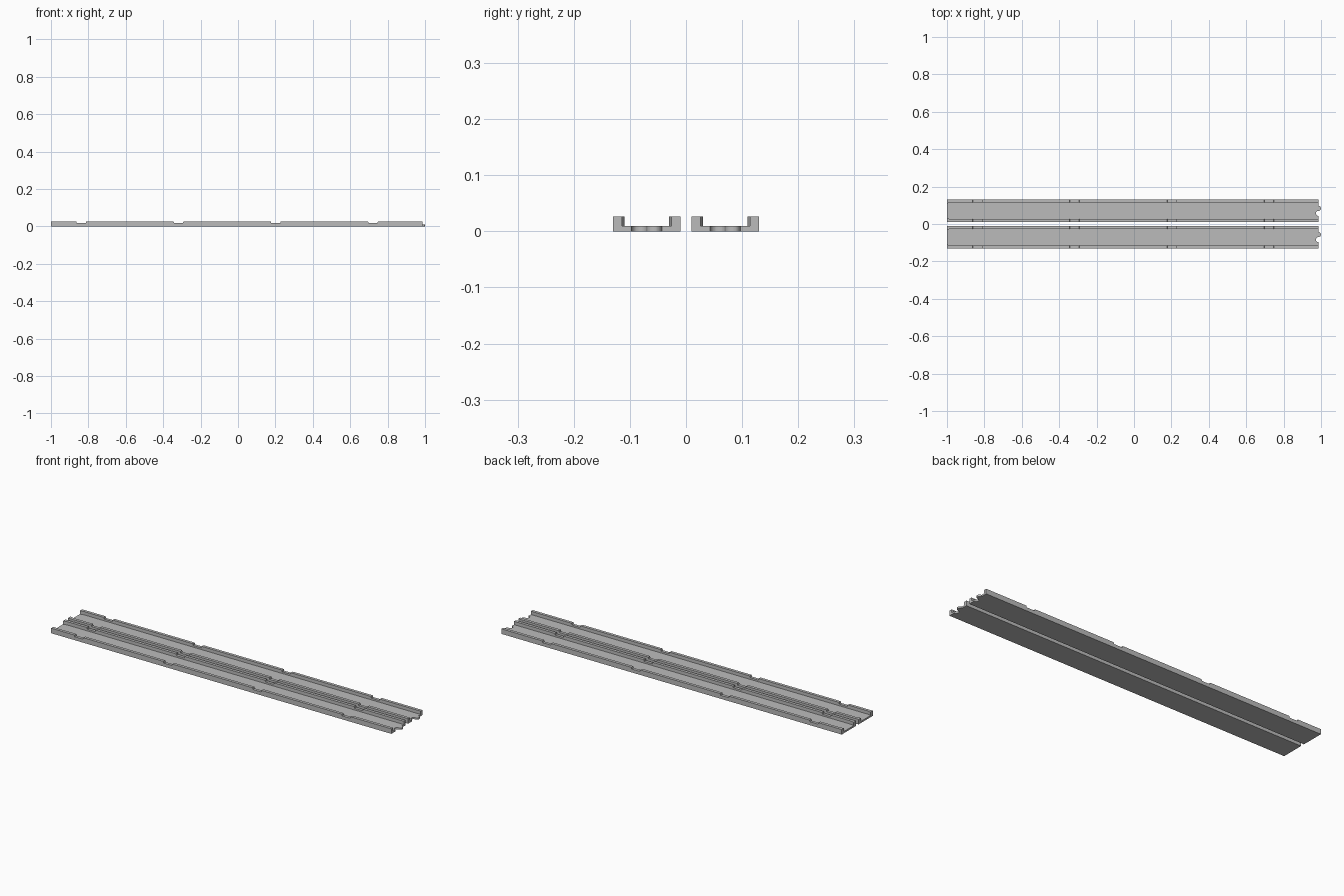
import bpy, bmesh, math
from mathutils import Vector

cube = bpy.data.objects.get("Cube")
if cube:
    bpy.data.objects.remove(cube, do_unlink=True)

grey = bpy.data.materials.new("plain_grey")
grey.use_nodes = True
colour = (0.5, 0.5, 0.5, 1)
grey.diffuse_color = colour
grey.node_tree.nodes["Principled BSDF"].inputs["Base Color"].default_value = colour

WIDTH, RAIL, FLARE = 0.12, 0.0155, 0.005
HEIGHT, FLOOR, NOTCH_Z = 0.0265, 0.009, 0.018
BACK, FRONT, LOCK_R = -1.0, 0.986, 0.0135


def prism(name, points, direction):
    """Extrude a closed outline along a direction."""
    bm = bmesh.new()
    face = bm.faces.new([bm.verts.new(p) for p in points])
    new = bmesh.ops.extrude_face_region(bm, geom=[face])["geom"]
    bmesh.ops.translate(bm, vec=Vector(direction),
                        verts=[v for v in new if isinstance(v, bmesh.types.BMVert)])
    bmesh.ops.recalc_face_normals(bm, faces=bm.faces)
    mesh = bpy.data.meshes.new(name)
    bm.to_mesh(mesh)
    bm.free()
    mesh.materials.append(grey)
    obj = bpy.data.objects.new(name, mesh)
    bpy.context.collection.objects.link(obj)
    return obj


def half_circle(y, sign):
    """Half round on the end edge: sign 1 is a tab, -1 a socket."""
    steps = 16
    return [(FRONT + sign * LOCK_R * math.sin(math.pi * i / steps),
             y - LOCK_R * math.cos(math.pi * i / steps), 0) for i in range(steps + 1)]


# Side profile of a rail with four notches in its top edge
rail_profile = [(BACK, 0), (FRONT, 0), (FRONT, HEIGHT)]
for i in reversed(range(4)):
    middle = -0.838 + i * 0.52
    for dx, z in ((0.026, HEIGHT), (0.024, NOTCH_Z), (-0.024, NOTCH_Z), (-0.026, HEIGHT)):
        rail_profile.append((middle + dx, z))
rail_profile.append((BACK, HEIGHT))

for channel, centre in (("front", -0.07), ("rear", 0.07)):
    # Floor with an interlocking socket and tab on one end
    inner = WIDTH / 2 - RAIL
    outline = [(BACK, centre - inner, 0), (FRONT, centre - inner, 0)]
    outline += half_circle(centre - LOCK_R, -1)
    outline += half_circle(centre + LOCK_R, 1)[1:]
    outline += [(FRONT, centre + inner, 0), (BACK, centre + inner, 0)]
    floor = prism(channel + "_channel_floor", outline, (0, 0, FLOOR))
    for poly in floor.data.polygons:
        poly.use_smooth = False

    # Notched rails, each flared inwards at the plain end
    for side, s in (("front", -1), ("rear", 1)):
        edge = centre + s * WIDTH / 2
        face_y = edge - s * RAIL
        prism(f"{channel}_channel_{side}_rail",
              [(x, edge, z) for x, z in rail_profile], (0, -s * RAIL, 0))
        prism(f"{channel}_channel_{side}_rail_flare",
              [(BACK, face_y, FLOOR), (BACK + 0.02, face_y, FLOOR),
               (BACK, face_y - s * FLARE, FLOOR)], (0, 0, HEIGHT - FLOOR))
